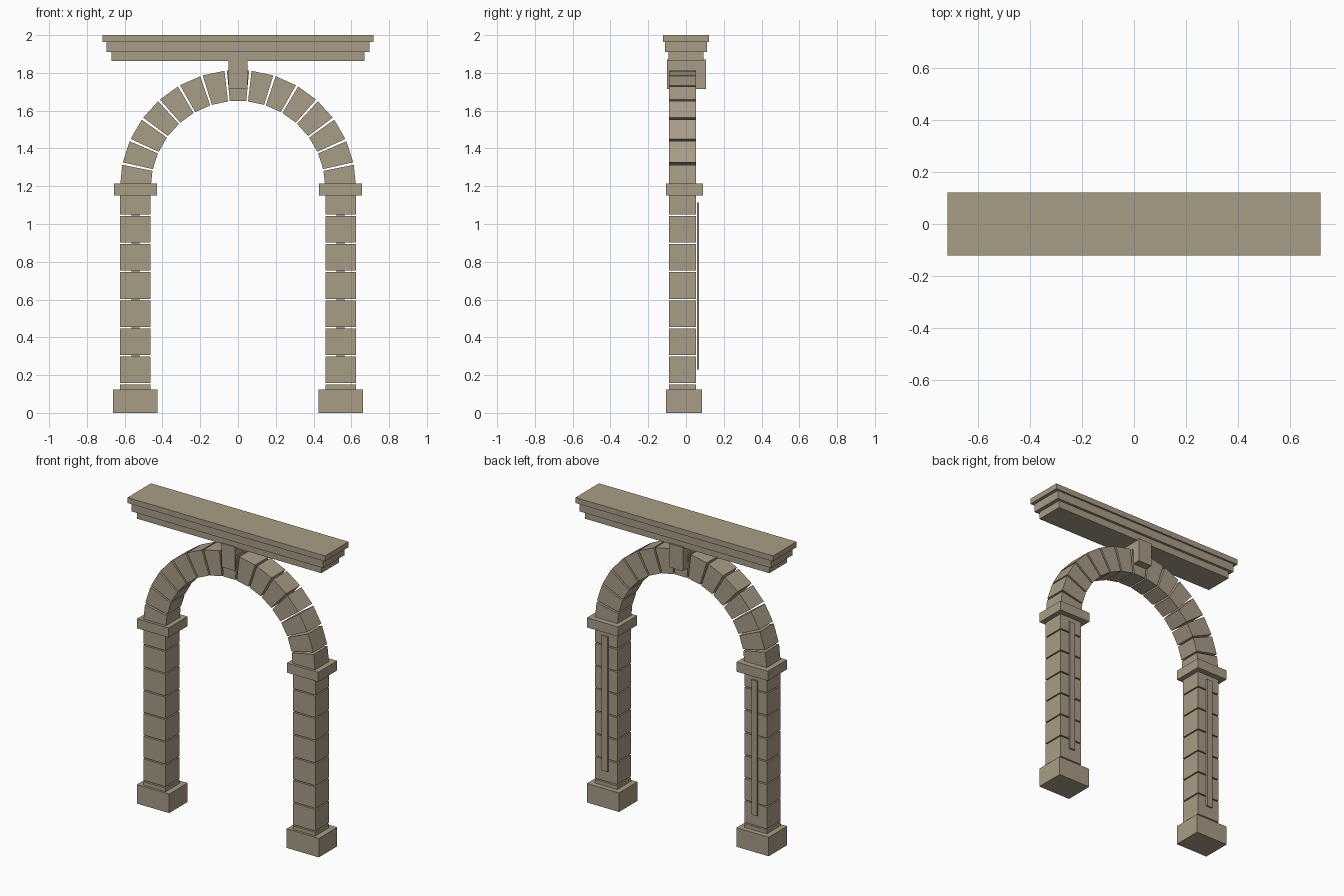
import bpy, bmesh, math

if "Cube" in bpy.data.objects:
    bpy.data.objects.remove(bpy.data.objects["Cube"])

stone = bpy.data.materials.new("warm_grey_stone")
stone.diffuse_color = (0.395, 0.335, 0.24, 1)
stone.use_nodes = True
stone.node_tree.nodes["Principled BSDF"].inputs["Base Color"].default_value = stone.diffuse_color

COL_X, COL_HALF = 0.5435, 0.0815      # pier centre and half width
Y0, Y1 = -0.09, 0.053                 # wall depth of piers and arch
SPRING = 1.19                         # height of arch centre
R_IN, R_OUT = COL_X - COL_HALF, COL_X + COL_HALF


def prism(name, outline, y0, y1):
    """Extrude an x/z outline from y0 to y1."""
    bm = bmesh.new()
    face = bm.faces.new([bm.verts.new((x, y0, z)) for x, z in outline])
    new = bmesh.ops.extrude_face_region(bm, geom=[face])["geom"]
    verts = [v for v in new if isinstance(v, bmesh.types.BMVert)]
    bmesh.ops.translate(bm, vec=(0, y1 - y0, 0), verts=verts)
    bmesh.ops.recalc_face_normals(bm, faces=bm.faces)
    mesh = bpy.data.meshes.new(name)
    bm.to_mesh(mesh)
    bm.free()
    mesh.materials.append(stone)
    ob = bpy.data.objects.new(name, mesh)
    bpy.context.collection.objects.link(ob)
    return ob


def box(name, cx, half, y0, y1, z0, z1):
    return prism(name, [(cx - half, z0), (cx + half, z0),
                        (cx + half, z1), (cx - half, z1)], y0, y1)


# Piers: plinth, stacked blocks, impost, and thin strip on the back
for side, label in ((-1, "left"), (1, "right")):
    cx = side * COL_X
    box(label + "_plinth", cx, 0.117, -0.105, 0.086, 0, 0.125)
    step, gap = 0.149, 0.008
    for i in range(8):
        box(f"{label}_pier_block_{i + 1}", cx, COL_HALF, Y0, Y1,
            i * step + gap, (i + 1) * step)
    box(label + "_impost", cx, 0.114, -0.107, 0.09, 1.152, 1.215)
    box(label + "_back_strip", cx, 0.021, 0.058, 0.068, 0.23, 1.115)

# Arch: fifteen wedge stones with open joints
COUNT = 15
joint = math.radians(0.6)
for i in range(COUNT):
    a0 = math.pi * i / COUNT + joint
    a1 = math.pi * (i + 1) / COUNT - joint
    prism(f"arch_stone_{i + 1}",
          [(r * math.cos(a), SPRING + r * math.sin(a))
           for r, a in ((R_IN, a0), (R_OUT, a0), (R_OUT, a1), (R_IN, a1))],
          Y0, Y1)

# Keystone
box("keystone", 0, 0.05, -0.1, 0.105, 1.715, 1.87)

# Cornice: three stepped slabs
for n, (half, depth, z0, z1) in enumerate(((0.67, 0.093, 1.863, 1.91),
                                           (0.695, 0.11, 1.91, 1.964),
                                           (0.717, 0.122, 1.964, 2.0))):
    box(f"cornice_slab_{n + 1}", 0, half, -depth, depth, z0, z1)
